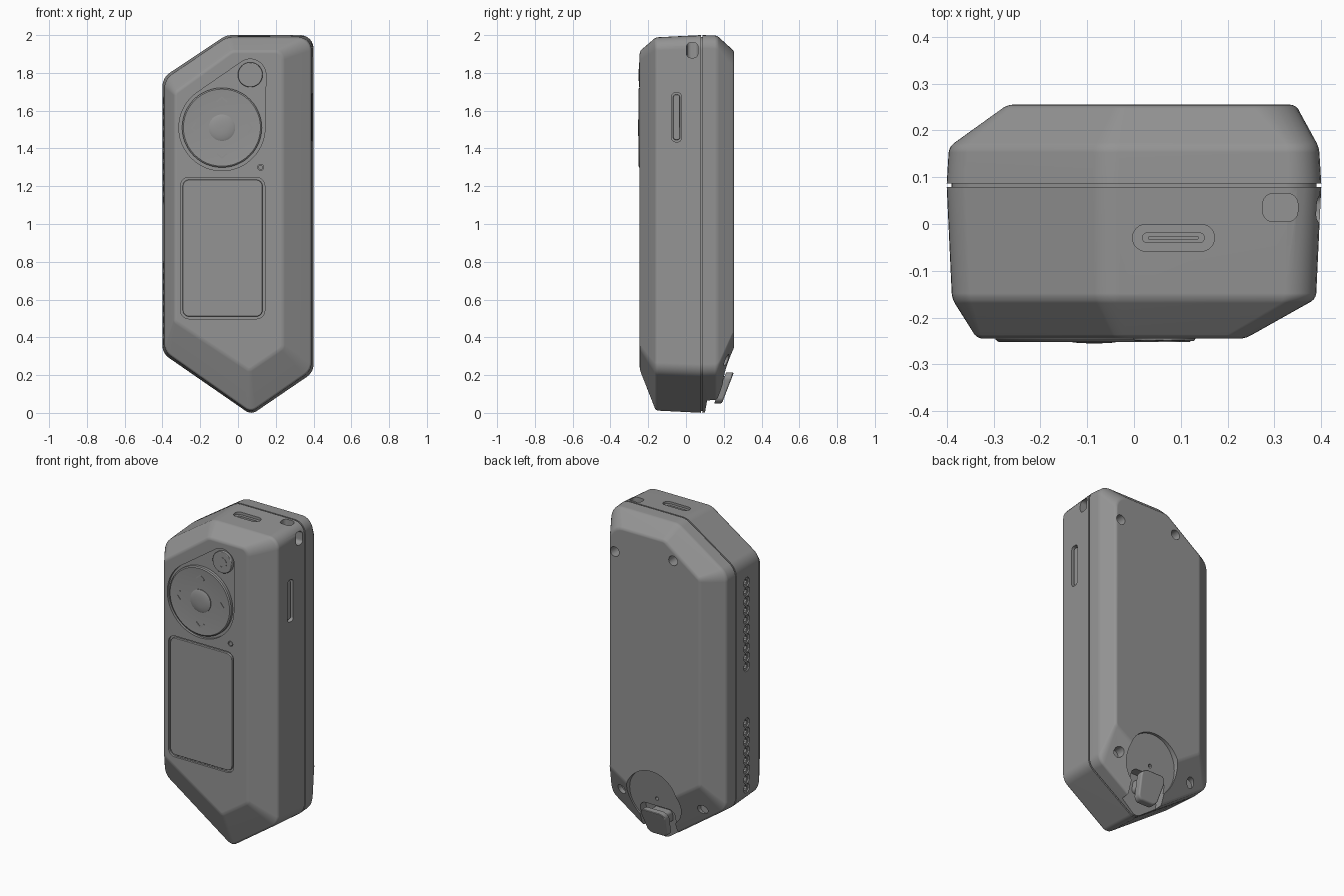
import bpy, bmesh, math
from mathutils import Vector

if "Cube" in bpy.data.objects:
    bpy.data.objects.remove(bpy.data.objects["Cube"])

# One grey plastic for every part
grey = bpy.data.materials.new("grey_plastic")
grey.use_nodes = True
colour = (0.295, 0.295, 0.295, 1)
grey.diffuse_color = colour
grey.node_tree.nodes["Principled BSDF"].inputs["Base Color"].default_value = colour


# ---------- profile helpers ----------
def circle(cx, cy, r, n=48, start=0.0, sweep=math.tau):
    steps = n if sweep >= math.tau else n - 1
    return [Vector((cx + r * math.cos(start + sweep * i / steps),
                    cy + r * math.sin(start + sweep * i / steps))) for i in range(n)]


def rounded(corners, radii, seg=6):
    """Polygon with every corner replaced by an arc."""
    pts = [Vector(c) for c in corners]
    if not isinstance(radii, (list, tuple)):
        radii = [radii] * len(pts)
    out = []
    for i, (p, r) in enumerate(zip(pts, radii)):
        u = (pts[i - 1] - p).normalized()
        v = (pts[(i + 1) % len(pts)] - p).normalized()
        half = math.acos(u.dot(v)) / 2
        turn = math.pi - 2 * half
        centre = p + (u + v).normalized() * (r / math.sin(half))
        t = r / math.tan(half)
        a, b = p + u * t - centre, p + v * t - centre
        for k in range(seg + 1):
            w = k / seg
            out.append(centre + (a * math.sin((1 - w) * turn) + b * math.sin(w * turn)) / math.sin(turn))
    return out


def rect(x0, x1, y0, y1, r):
    return rounded([(x0, y0), (x1, y0), (x1, y1), (x0, y1)], r)


def scaled(pts, sx, sz):
    return [Vector((p.x * sx, 1 + (p.y - 1) * sz)) for p in pts]


def teardrop(c1, r1, c2, r2):
    d = Vector(c2) - Vector(c1)
    phi, beta = math.atan2(d.y, d.x), math.acos((r1 - r2) / d.length)
    return (circle(*c1, r1, 48, phi + beta, math.tau - 2 * beta)
            + circle(*c2, r2, 20, phi - beta, 2 * beta))


# ---------- solid helpers ----------
def place(axis, p, h):
    return {"x": (h, p.x, p.y), "y": (p.x, h, p.y), "z": (p.x, p.y, h)}[axis]


def loft(name, rings, axis="y", shear=0.0, soft=(), width=0.012):
    """Skin a list of (height, profile) rings and cap both ends."""
    bm = bmesh.new()
    loops = [[bm.verts.new(place(axis, p, h + shear * p.y)) for p in pts] for h, pts in rings]
    for a, b in zip(loops, loops[1:]):
        for i in range(len(a)):
            bm.faces.new((a[i - 1], a[i], b[i], b[i - 1]))
    bm.faces.new(loops[0])
    bm.faces.new(loops[-1][::-1])
    bmesh.ops.recalc_face_normals(bm, faces=bm.faces)
    edges = [bm.edges.get((loops[s][i - 1], loops[s][i]))
             for s in soft for i in range(len(loops[s]))]
    if edges:
        bmesh.ops.bevel(bm, geom=edges, offset=width, segments=3, profile=0.5,
                        affect='EDGES', clamp_overlap=True)
    mesh = bpy.data.meshes.new(name)
    bm.to_mesh(mesh)
    bm.free()
    mesh.materials.append(grey)
    ob = bpy.data.objects.new(name, mesh)
    bpy.context.collection.objects.link(ob)
    return ob


def prism(name, pts, axis, a, b, shear=0.0, soft=(), width=0.006):
    return loft(name, [(a, pts), (b, pts)], axis, shear, soft, width)


def activate(ob):
    bpy.ops.object.select_all(action='DESELECT')
    ob.select_set(True)
    bpy.context.view_layer.objects.active = ob


def cut(ob, pts, axis, a, b, shear=0.0):
    cutter = prism("cutter", pts, axis, a, b, shear)
    cutter.hide_render = True
    mod = ob.modifiers.new("cut", 'BOOLEAN')
    mod.operation, mod.solver, mod.object = 'DIFFERENCE', 'EXACT', cutter
    activate(ob)
    bpy.ops.object.modifier_apply(modifier=mod.name)
    bpy.data.objects.remove(cutter)


# ---------- body shell: chamfered front and back, seam groove ----------
outline = rounded([(-.4, 1.775), (-.062, 2), (.4, 2), (.4, .215), (.07, -.01), (-.4, .315)],
                  [.09, .1, .07, .08, .05, .08])
front = rounded([(-.335, 1.695), (-.03, 1.915), (.237, 1.915), (.237, .345), (.06, .225), (-.335, .485)],
                [.03, .05, .045, .03, .02, .03])
back = rounded([(-.27, 1.74), (-.03, 1.915), (.345, 1.915), (.345, .42), (.06, .24), (-.27, .46)],
               [.03, .05, .09, .03, .02, .03])
groove = scaled(outline, .975, .99)
body = loft("body_shell", [
    (-.245, front), (-.16, scaled(outline, .972, .988)), (.079, outline), (.079, groove),
    (.087, groove), (.087, outline), (.165, scaled(outline, .988, .997)), (.255, back)],
    soft=(0, 1, 6, 7))

# Front pockets: control pad, screen, indicator
wheel, small = (-.085, 1.51), (.065, 1.79)
cut(body, teardrop(wheel, .228, small, .083), "y", -.3, -.23)
cut(body, rect(-.305, .142, .498, 1.247, .045), "y", -.3, -.232)
cut(body, circle(.12, 1.3, .016, 20), "y", -.3, -.235)

# Top port, corner strap tunnel, side button slot
cut(body, rect(-.003, .172, -.058, -.001, .028), "z", 1.98, 2.1)
cut(body, rect(.018, .15, -.04, -.019, .01), "z", 1.9, 2.1)
cut(body, rect(.275, .35, .005, .065, .022), "z", 1.88, 2.1)
cut(body, rect(.003, .063, 1.88, 1.96, .022), "x", .3, .5)
cut(body, rect(-.076, -.024, 1.435, 1.695, .02), "x", .37, .5)

# Pin header holes on the right-hand side
for top, count in ((1.65, 10), (.78, 8)):
    for i in range(count):
        z = top - i * .058
        cut(body, circle(-.03, z, .031, 8, math.pi / 8), "x", -.5, -.385)
        cut(body, circle(-.03, z, .015, 8), "x", -.5, -.34)

# Back screw holes and strap recess
for x, z in ((.31, 1.76), (-.09, 1.81), (.29, .28), (-.25, .29)):
    cut(body, circle(x, z, .03, 20), "y", .17, .4)
cut(body, circle(.06, .285, .18), "y", .155, .4, .18)
cut(body, rect(-.06, .18, -.1, .23, .04), "y", .1, .4, .18)
cut(body, circle(.055, .28, .012, 12), "y", .15, .4)
parts = [body]

# Strap post on the back
post = rounded([(-.03, .215), (.15, .215), (.125, .05), (-.005, .05)], .035)
parts.append(prism("strap_post", post, "y", .13, .171, .385, (1,), .01))
parts.append(prism("strap_post_stem", rect(.0, .12, .12, .195, .02), "y", .08, .155, .3))

# Screen
parts.append(prism("screen", rect(-.293, .13, .51, 1.235, .035), "y", -.22, -.244, 0, (1,), .004))

# Dished control wheel with centre dome and four arrows
parts.append(loft("control_wheel", [(-.22, circle(*wheel, .211)), (-.247, circle(*wheel, .211)),
                                    (-.252, circle(*wheel, .204)), (-.242, circle(*wheel, .08))]))
parts.append(loft("centre_button", [(-.23, circle(*wheel, .07)), (-.246, circle(*wheel, .07)),
                                    (-.251, circle(*wheel, .058)), (-.254, circle(*wheel, .035)),
                                    (-.255, circle(*wheel, .01))]))
chevron = [(.165, 0), (.14, .03), (.134, .025), (.155, 0), (.134, -.025), (.14, -.03)]
for i, side in enumerate(("left", "top", "right", "bottom")):
    c, s = math.cos(i * math.pi / 2), math.sin(i * math.pi / 2)
    pts = [Vector((wheel[0] + c * x - s * z, wheel[1] + s * x + c * z)) for x, z in chevron]
    parts.append(prism("arrow_" + side, pts, "y", -.242, -.2505))

# Small round button with a curved mark
parts.append(prism("small_button", circle(*small, .066), "y", -.22, -.25, 0, (1,), .005))
arc = circle(*small, .032, 16, -2, 4) + circle(*small, .026, 16, -2, 4)[::-1]
parts.append(prism("small_button_mark", arc, "y", -.248, -.252))

# Side button, port tongue and indicator
parts.append(prism("side_button", rect(-.068, -.032, 1.445, 1.685, .014), "x", .35, .385, 0, (1,)))
parts.append(prism("port_tongue", rect(.03, .138, -.033, -.026, .003), "z", 1.88, 1.975))
parts.append(prism("indicator_light", circle(.12, 1.3, .012, 20), "y", -.23, -.243))

# Smooth shading with crisp edges and flat panels
for ob in parts:
    activate(ob)
    bpy.ops.object.shade_smooth_by_angle(angle=math.radians(30))
    weighted = ob.modifiers.new("flat_panels", 'WEIGHTED_NORMAL')
    weighted.keep_sharp = True
